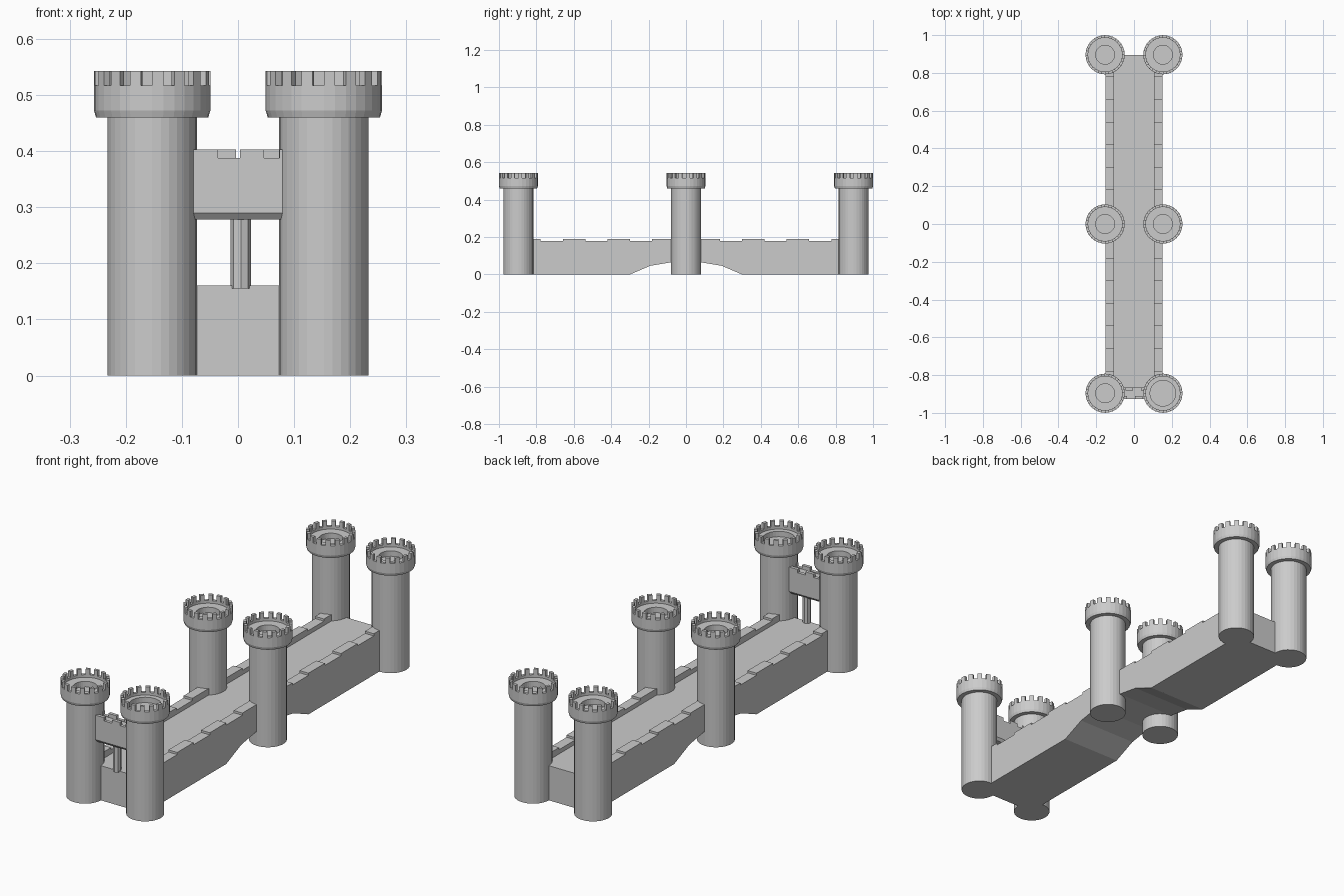
import bpy, bmesh, math

if "Cube" in bpy.data.objects:
    bpy.data.objects.remove(bpy.data.objects["Cube"])

SEG = 32          # tower sides; every second one carries a merlon
TX, TY = 0.153, 0.896


def finish(bm, name, loc=(0, 0, 0)):
    bmesh.ops.recalc_face_normals(bm, faces=bm.faces[:])
    me = bpy.data.meshes.new(name)
    bm.to_mesh(me)
    bm.free()
    ob = bpy.data.objects.new(name, me)
    ob.location = loc
    bpy.context.collection.objects.link(ob)
    return ob


def prism(name, pts, axis, a, b):
    """Extrude a (u, z) outline along x or y from a to b."""
    bm = bmesh.new()
    co = (lambda u, z: (a, u, z)) if axis == 'x' else (lambda u, z: (u, a, z))
    face = bm.faces.new([bm.verts.new(co(u, z)) for u, z in pts])
    ext = bmesh.ops.extrude_face_region(bm, geom=[face])
    moved = [v for v in ext['geom'] if isinstance(v, bmesh.types.BMVert)]
    d = b - a
    bmesh.ops.translate(bm, verts=moved, vec=(d, 0, 0) if axis == 'x' else (0, d, 0))
    return finish(bm, name)


def crenels(start, end, base, low, top, gaps):
    """Wall outline whose top edge drops to 'low' in each gap."""
    pts = [(start, base), (start, top)]
    for g0, g1 in gaps:
        pts += [(g0, top), (g0, low), (g1, low), (g1, top)]
    pts += [(end, top), (end, base)]
    return pts


def tower(x, y, hole):
    # shaft, flared head, parapet ring and sunken roof as one lathe profile
    prof = [(0.0795, 0), (0.0795, 0.46), (0.1, 0.46), (0.1037, 0.472),
            (0.1037, 0.517), (0.09, 0.517), (0.09, 0.505),
            (hole, 0.505), (hole, 0.48)]
    bm = bmesh.new()
    rings = []
    for r, z in prof:
        rings.append([bm.verts.new((r * math.cos(2 * math.pi * i / SEG),
                                    r * math.sin(2 * math.pi * i / SEG), z))
                      for i in range(SEG)])
    merlons = []
    for k in range(len(prof) - 1):
        for i in range(SEG):
            j = (i + 1) % SEG
            f = bm.faces.new((rings[k][i], rings[k][j], rings[k + 1][j], rings[k + 1][i]))
            if k == 4 and i % 2 == 0:
                merlons.append(f)
    bm.faces.new(rings[0])
    bm.faces.new(rings[-1])
    bmesh.ops.recalc_face_normals(bm, faces=bm.faces[:])
    # raise every second segment of the ring
    for f in bmesh.ops.extrude_discrete_faces(bm, faces=merlons)['faces']:
        bmesh.ops.translate(bm, verts=f.verts[:], vec=(0, 0, 0.026))
    return finish(bm, "tower", (x, y, 0))


# six towers, the front right one has a wider roof opening
for y in (-TY, 0, TY):
    for x in (-TX, TX):
        tower(x, y, 0.068 if (x > 0 and y < 0) else 0.05)

# bridge deck with shallow faceted arch
half = [(0.08, 0.065), (0.19, 0.047), (0.3, 0), (0.896, 0), (0.896, 0.16)]
prism("bridge_deck", half + [(-y, z) for y, z in reversed(half)], 'x', -0.15, 0.15)

# crenellated side walls
g = [(0.182, 0.3), (0.42, 0.538), (0.658, 0.777)]
gaps = [(-b, -a) for a, b in reversed(g)] + g
for s in (-1, 1):
    prism("side_wall", crenels(-0.87, 0.87, 0.155, 0.18, 0.19, gaps),
          'x', s * 0.105, s * 0.15)

# gatehouse block with chamfered underside
block = [(-0.926, 0.385), (-0.926, 0.29), (-0.916, 0.278),
         (-0.876, 0.278), (-0.866, 0.29), (-0.866, 0.385)]
prism("gate_block", block, 'x', -0.079, 0.079)

# gatehouse parapets, the rear one reversed
front = [(-0.036, 0.004), (0.046, 0.074)]
rear = [(-b, -a) for a, b in reversed(front)]
for name, y0, y1, gp in (("gate_parapet_front", -0.926, -0.911, front),
                         ("gate_parapet_rear", -0.881, -0.866, rear)):
    prism(name, crenels(-0.079, 0.079, 0.38, 0.388, 0.403, gp), 'y', y0, y1)

# pillar under the gatehouse
bpy.ops.mesh.primitive_cylinder_add(vertices=8, radius=0.018, depth=0.13,
                                    location=(0.005, -TY + 0.006, 0.22))
bpy.context.object.name = "gate_pillar"
